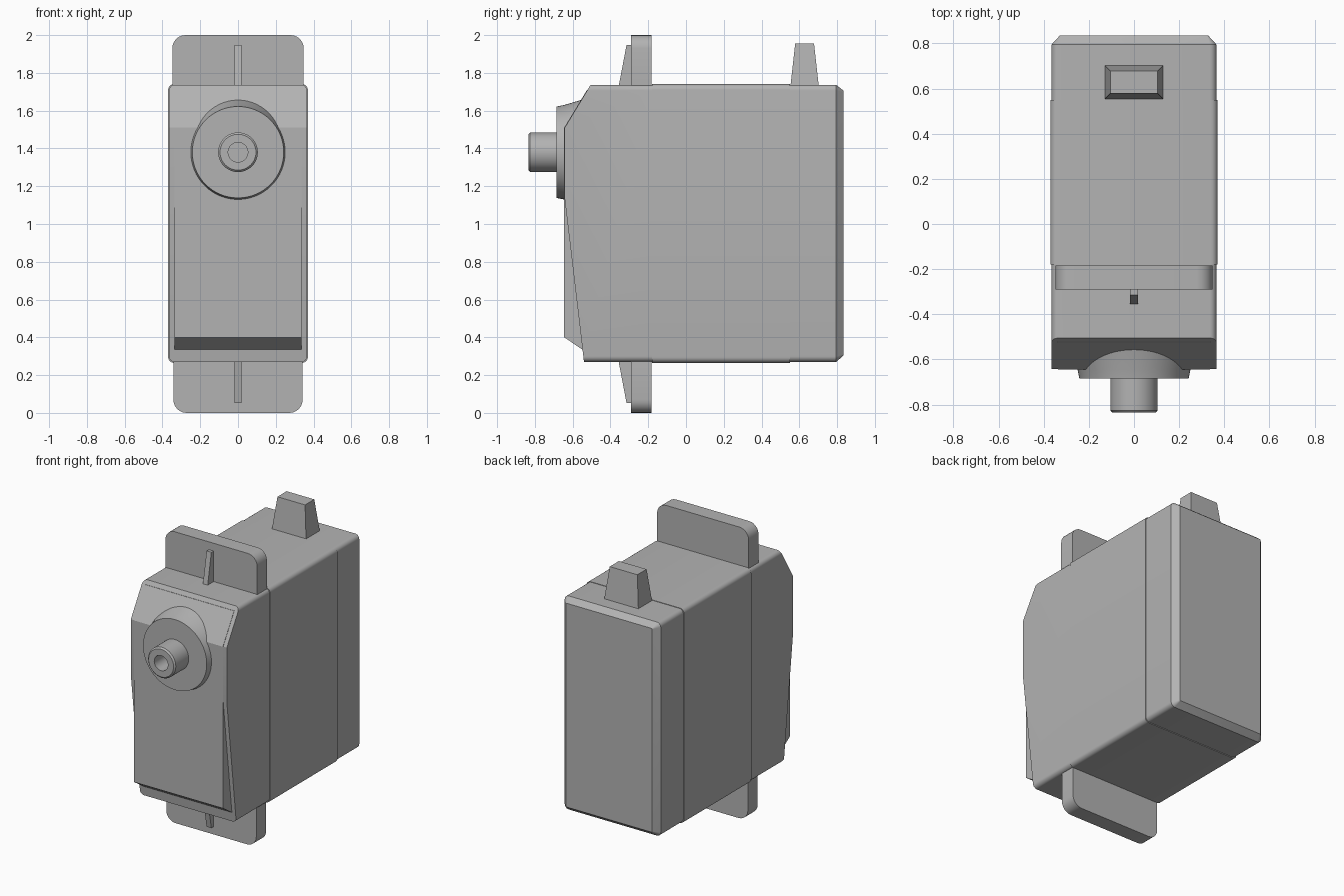
import bpy, bmesh, math
from mathutils import Vector

if "Cube" in bpy.data.objects:
    bpy.data.objects.remove(bpy.data.objects["Cube"])

grey = bpy.data.materials.new("plain grey")
grey.diffuse_color = (0.45, 0.45, 0.45, 1)
grey.use_nodes = True
grey.node_tree.nodes["Principled BSDF"].inputs["Base Color"].default_value = grey.diffuse_color


def finish(name, bm, smooth=True):
    bmesh.ops.remove_doubles(bm, verts=bm.verts, dist=1e-5)
    bmesh.ops.recalc_face_normals(bm, faces=bm.faces)
    me = bpy.data.meshes.new(name)
    bm.to_mesh(me)
    bm.free()
    ob = bpy.data.objects.new(name, me)
    bpy.context.collection.objects.link(ob)
    me.materials.append(grey)
    if smooth:
        bpy.ops.object.select_all(action='DESELECT')
        ob.select_set(True)
        bpy.context.view_layer.objects.active = ob
        bpy.ops.object.shade_smooth_by_angle(angle=math.radians(30))
    return ob


def loft(rings, cap=True):
    """Skin a list of equal-length closed rings of points."""
    bm = bmesh.new()
    vs = [[bm.verts.new(p) for p in r] for r in rings]
    n = len(vs[0])
    for a, b in zip(vs, vs[1:]):
        for i in range(n):
            bm.faces.new((a[i], a[(i + 1) % n], b[(i + 1) % n], b[i]))
    if cap:
        bm.faces.new(vs[0])
        bm.faces.new(vs[-1])
    return bm


def rounded(x, z0, z1, r, y, seg=6):
    """Rounded rectangle in the xz plane at depth y."""
    pts = []
    for k, (cx, cz) in enumerate(((x - r, z1 - r), (r - x, z1 - r), (r - x, z0 + r), (x - r, z0 + r))):
        for i in range(seg + 1):
            a = math.pi / 2 * (k + i / seg)
            pts.append((cx + r * math.cos(a), y, cz + r * math.sin(a)))
    return pts


def side_prism(x, yz):
    return loft([[(s * x, y, z) for y, z in yz] for s in (-1, 1)])


def lathe(name, profile, seg=64):
    """Turn (y, radius) points around the shaft axis."""
    rings = [[(r * math.cos(2 * math.pi * i / seg), y, 1.38 + r * math.sin(2 * math.pi * i / seg))
              for i in range(seg)] for y, r in profile]
    return finish(name, loft(rings))


# front housing: rounded tube trimmed by the top slope and the lower slant
bm = loft([rounded(0.365, 0.27, 1.737, 0.03, y) for y in (-0.642, -0.18)])
for p, q in (((-0.642, 1.51), (-0.505, 1.737)), ((-0.54, 0.27), (-0.642, 1.13))):
    n = Vector((0, -(q[1] - p[1]), q[0] - p[0]))
    cut = bmesh.ops.bisect_plane(bm, geom=bm.verts[:] + bm.edges[:] + bm.faces[:], dist=1e-6,
                                 plane_co=(0, *p), plane_no=n, clear_outer=True)
    bmesh.ops.holes_fill(bm, edges=[e for e in cut['geom_cut'] if isinstance(e, bmesh.types.BMEdge)])
finish("front_housing", bm)

# middle housing, a hair larger than its neighbours
finish("middle_housing", loft([rounded(0.37, 0.265, 1.74, 0.03, y) for y in (-0.18, 0.55)]))

# rear cover with chamfered back edge
finish("rear_cover", loft([rounded(0.365, 0.27, 1.737, 0.03, 0.55),
                           rounded(0.365, 0.27, 1.737, 0.03, 0.795),
                           rounded(0.328, 0.305, 1.705, 0.006, 0.835)]))

# raised face plate on the front
finish("face_plate", side_prism(0.337, [(-0.645, 1.51), (-0.645, 0.40), (-0.548, 0.335), (-0.4, 0.335),
                                        (-0.4, 1.71), (-0.524, 1.71)]), False)

# gear boss, and output shaft with screw hole
lathe("gear_boss", [(-0.685, 0.242), (-0.645, 0.25), (-0.50, 0.293)])
lathe("output_shaft", [(-0.72, 0.052), (-0.835, 0.052), (-0.835, 0.095), (-0.825, 0.105), (-0.66, 0.105)], 48)

# mounting tabs and their ribs, top and bottom
for part, f in (("top", lambda z: z), ("bottom", lambda z: 2.0 - z)):
    w = 0.348 if part == "top" else 0.342
    za, zb = sorted((f(1.60), f(2.0)))
    finish(part + "_mounting_tab", loft([rounded(w, za, zb, 0.07, y) for y in (-0.29, -0.183)]))
    finish(part + "_tab_rib", side_prism(0.018, [(y, f(z)) for y, z in (
        (-0.28, 1.70), (-0.362, 1.70), (-0.315, 1.947), (-0.28, 1.947))]), False)

# tapered cable sleeve
finish("cable_sleeve", loft([
    [(sx * x, 0.628 + sy * d, z) for sx, sy in ((-1, -1), (1, -1), (1, 1), (-1, 1))]
    for x, d, z in ((0.13, 0.075, 1.73), (0.105, 0.05, 1.955))]), False)
